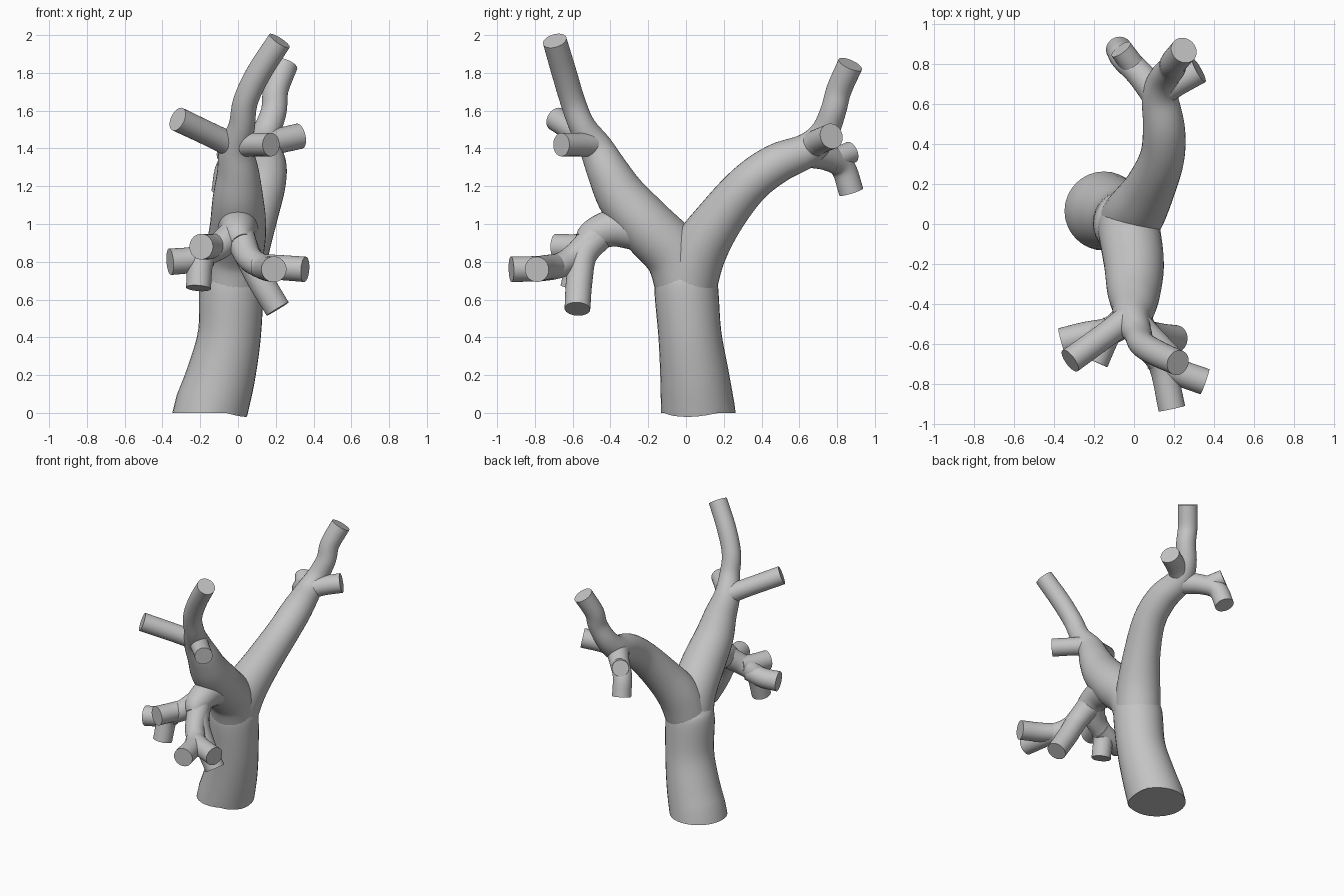
import bpy, bmesh, math
from mathutils import Vector

cube = bpy.data.objects.get("Cube")
if cube:
    bpy.data.objects.remove(cube, do_unlink=True)

bark = bpy.data.materials.new("grey_bark")
bark.use_nodes = True
bark.diffuse_color = (0.55, 0.55, 0.55, 1)
bark.node_tree.nodes["Principled BSDF"].inputs["Base Color"].default_value = (0.55, 0.55, 0.55, 1)

SIDES = 32
STEPS = 5


def smooth_path(pts):
    """Catmull-Rom through (x, y, z, radius) points."""
    p = [Vector(q) for q in pts]
    p = [2 * p[0] - p[1]] + p + [2 * p[-1] - p[-2]]
    out = []
    for a, b, c, d in zip(p, p[1:], p[2:], p[3:]):
        for i in range(STEPS):
            t = i / STEPS
            out.append(0.5 * (2 * b + (c - a) * t + (2 * a - 5 * b + 4 * c - d) * t**2
                              + (3 * b - a - 3 * c + d) * t**3))
    return out + [p[-2]]


def limb(name, pts, flat_base=False):
    """Round limb swept along a smooth path, with flat sawn ends."""
    path = smooth_path(pts)
    centres = [q.to_3d() for q in path]
    bm = bmesh.new()
    rings = []
    last = len(path) - 1
    tangent = Vector((0, 0, 1)) if flat_base else (centres[1] - centres[0]).normalized()
    side = tangent.orthogonal().normalized()
    for i, q in enumerate(path):
        if i or not flat_base:
            tangent = (centres[min(i + 1, last)] - centres[max(i - 1, 0)]).normalized()
        side = (side - tangent * side.dot(tangent)).normalized()
        other = tangent.cross(side)
        rings.append([bm.verts.new(centres[i] + q[3] * (side * math.cos(a) + other * math.sin(a)))
                      for a in (2 * math.pi * k / SIDES for k in range(SIDES))])
    for lo, hi in zip(rings, rings[1:]):
        for k in range(SIDES):
            n = (k + 1) % SIDES
            bm.faces.new((lo[k], lo[n], hi[n], hi[k]))
    bm.faces.new(rings[0][::-1])
    bm.faces.new(rings[-1])
    mesh = bpy.data.meshes.new(name)
    bm.to_mesh(mesh)
    bm.free()
    mesh.materials.append(bark)
    obj = bpy.data.objects.new(name, mesh)
    bpy.context.collection.objects.link(obj)
    bpy.ops.object.select_all(action="DESELECT")
    obj.select_set(True)
    bpy.context.view_layer.objects.active = obj
    bpy.ops.object.shade_smooth_by_angle(angle=math.radians(40))


# Trunk and the two main boughs
limb("trunk", [(-.15, .065, 0, .198), (-.09, .045, .2, .182), (-.045, .02, .42, .167),
               (-.035, 0, .68, .168), (-.03, 0, .76, .14)], flat_base=True)
limb("front_bough", [(-.035, 0, .64, .155), (-.02, -.06, .83, .155), (0, -.2, .98, .15),
                     (0, -.33, 1.13, .135), (0, -.41, 1.27, .112), (-.01, -.475, 1.4, .09),
                     (.02, -.55, 1.52, .07), (.04, -.6, 1.65, .066), (.11, -.645, 1.8, .066),
                     (.22, -.695, 1.97, .064)])
limb("back_bough", [(-.035, 0, .64, .155), (.01, .06, .84, .15), (.08, .18, 1.03, .127),
                    (.14, .33, 1.21, .112), (.15, .48, 1.32, .105), (.13, .64, 1.39, .09),
                    (.15, .73, 1.48, .075), (.19, .78, 1.6, .068), (.2, .81, 1.71, .067),
                    (.25, .87, 1.845, .068)])

# Side stubs of the front bough
limb("front_right_stub", [(0, -.45, 1.4, .07), (-.12, -.54, 1.46, .064), (-.32, -.685, 1.555, .065)])
limb("front_left_stub", [(0, -.48, 1.42, .07), (.07, -.55, 1.42, .062), (.175, -.66, 1.42, .062)])

# Side twigs of the back bough
limb("back_left_stub", [(.12, .65, 1.4, .075), (.2, .7, 1.435, .068), (.325, .77, 1.465, .068)])
limb("back_hanging_twig", [(.13, .63, 1.38, .08), (.03, .75, 1.35, .068),
                           (-.05, .83, 1.3, .066), (-.075, .875, 1.17, .066)])
limb("back_short_twig", [(.02, .76, 1.33, .06), (-.065, .875, 1.38, .058)])

# Lower limb, forking to both sides
limb("lower_limb", [(0, -.22, .97, .12), (0, -.38, .98, .1), (0, -.49, .94, .085), (.02, -.54, .9, .06)])
limb("lower_right_limb", [(0, -.43, .97, .08), (-.09, -.52, .89, .072),
                          (-.19, -.56, .82, .068), (-.21, -.6, .66, .066)])
limb("lower_right_side_twig", [(-.15, -.54, .84, .065), (-.25, -.56, .81, .068), (-.36, -.59, .8, .07)])
limb("lower_right_front_twig", [(-.1, -.5, .89, .062), (-.15, -.59, .88, .066), (-.195, -.69, .88, .068)])
limb("lower_left_hanging_twig", [(0, -.45, .95, .08), (.05, -.54, .84, .072),
                                 (.12, -.565, .7, .07), (.21, -.575, .55, .068)])
limb("lower_left_limb", [(.01, -.48, .93, .08), (.06, -.6, .82, .068),
                         (.14, -.71, .77, .066), (.19, -.925, .76, .068)])
limb("lower_left_side_twig", [(.1, -.67, .78, .062), (.22, -.74, .77, .066), (.355, -.79, .76, .067)])
